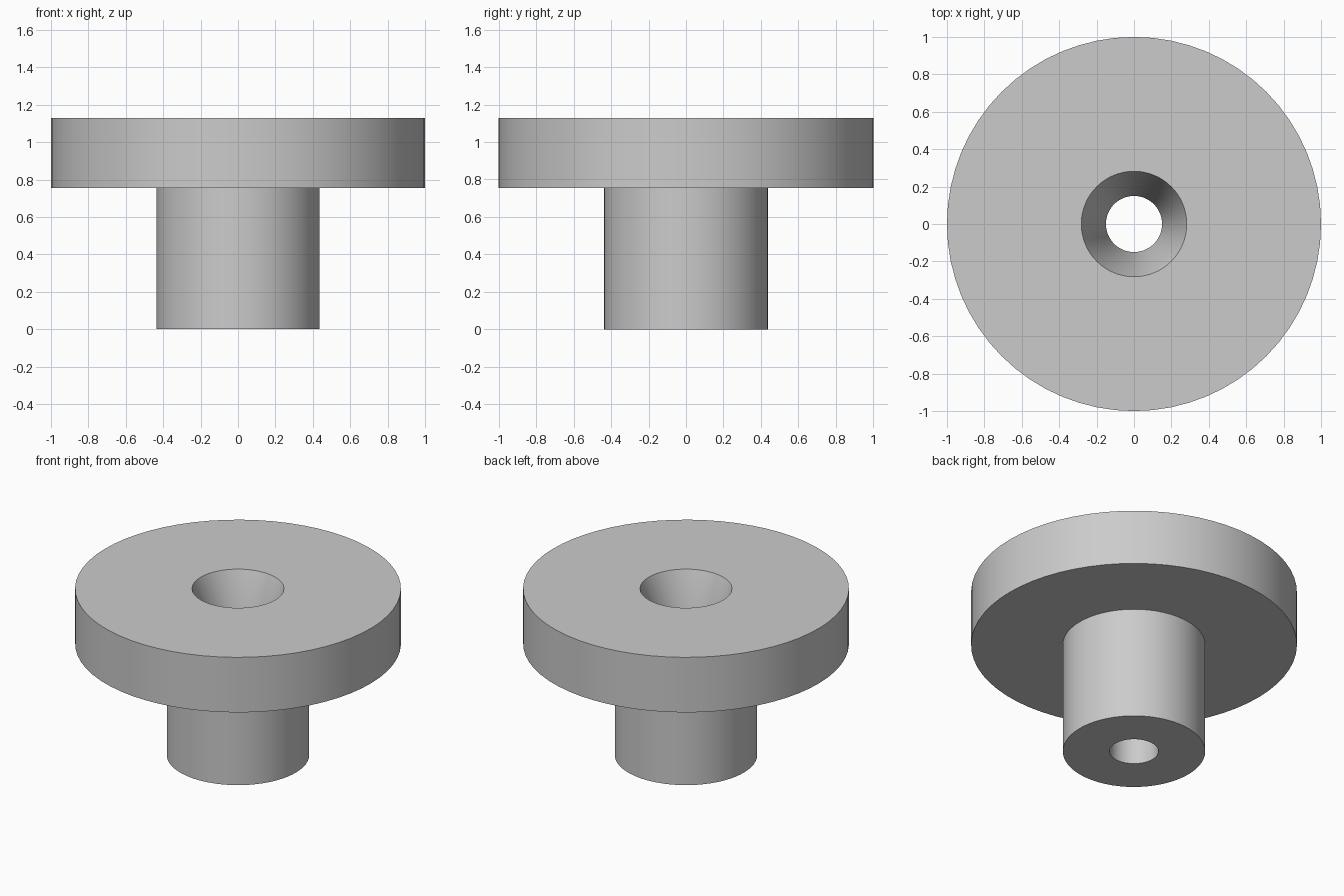
import bpy
import bmesh
from math import cos, sin, tau, radians

cube = bpy.data.objects.get("Cube")
if cube:
    bpy.data.objects.remove(cube, do_unlink=True)

SIDES = 64


def material(name, rgb):
    mat = bpy.data.materials.new(name)
    mat.use_nodes = True
    colour = (*rgb, 1.0)
    mat.diffuse_color = colour
    mat.node_tree.nodes["Principled BSDF"].inputs["Base Color"].default_value = colour
    return mat


def lathe(name, profile, mat):
    """Turn a closed (radius, height) profile around the z axis."""
    bm = bmesh.new()
    rings = [[bm.verts.new((r * cos(tau * i / SIDES), r * sin(tau * i / SIDES), z))
              for i in range(SIDES)] for r, z in profile]
    for a, b in zip(rings, rings[1:] + rings[:1]):
        for i in range(SIDES):
            j = (i + 1) % SIDES
            bm.faces.new((a[i], a[j], b[j], b[i]))
    bmesh.ops.recalc_face_normals(bm, faces=bm.faces)
    mesh = bpy.data.meshes.new(name)
    bm.to_mesh(mesh)
    bm.free()
    mesh.materials.append(mat)
    obj = bpy.data.objects.new(name, mesh)
    bpy.context.collection.objects.link(obj)
    bpy.ops.object.select_all(action="DESELECT")
    obj.select_set(True)
    bpy.context.view_layer.objects.active = obj
    bpy.ops.object.shade_smooth_by_angle(angle=radians(30))
    return obj


grey = material("light grey", (0.6, 0.6, 0.6))

# Stem and wide flange with a through hole that flares towards the top
BORE, FLARE, STEM, FLANGE = 0.15, 0.282, 0.437, 1.0
SHOULDER, TOP = 0.755, 1.128
lathe("flanged_bushing", [
    (BORE, 0), (STEM, 0), (STEM, SHOULDER), (FLANGE, SHOULDER),
    (FLANGE, TOP), (FLARE, TOP), (BORE, SHOULDER),
], grey)
